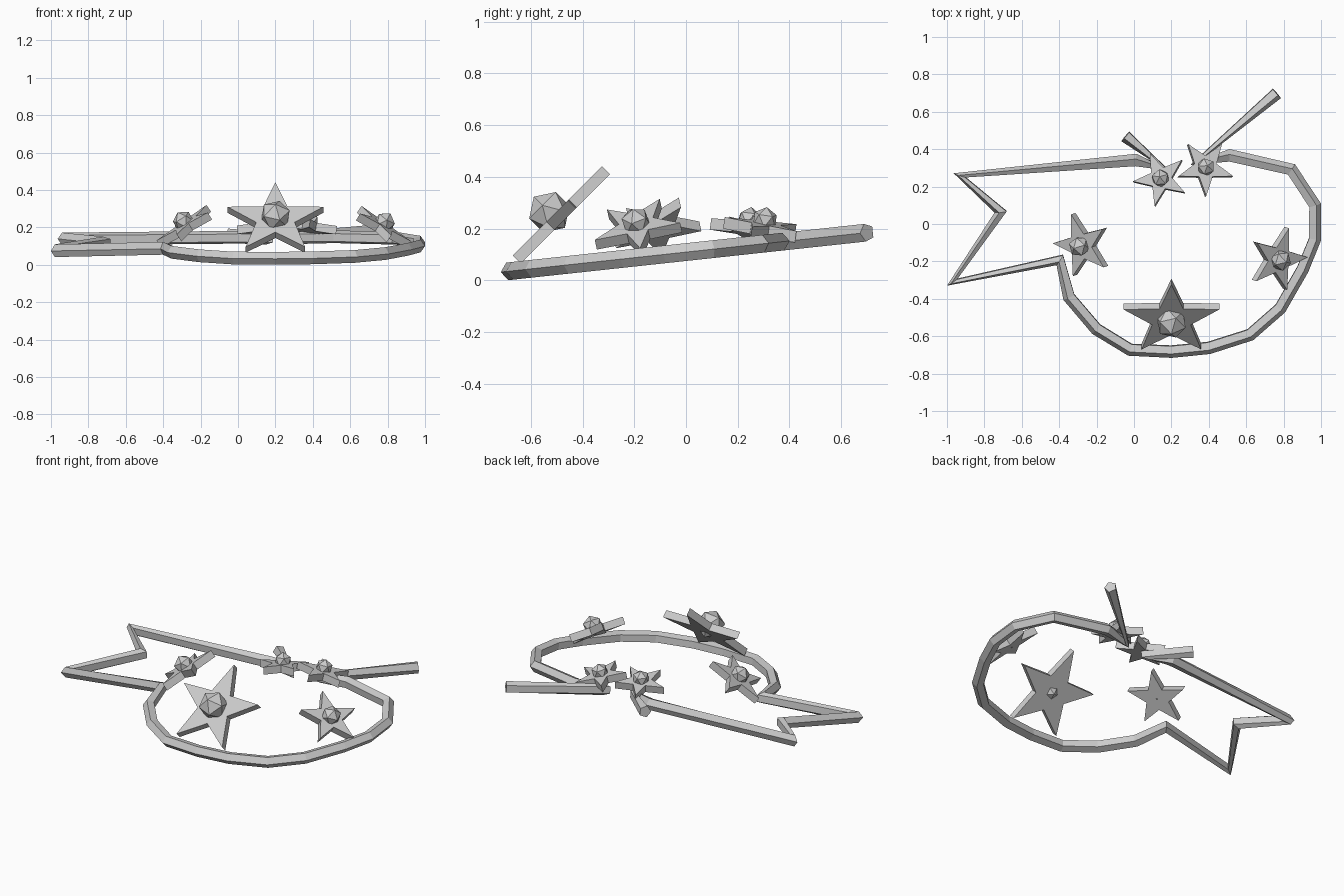
import bpy
import bmesh
import math
from mathutils import Vector, Matrix

default_cube = bpy.data.objects.get("Cube")
if default_cube:
    bpy.data.objects.remove(default_cube, do_unlink=True)

# One plain grey for the whole piece
grey = bpy.data.materials.new("plain grey")
grey.use_nodes = True
grey.diffuse_color = (0.6, 0.6, 0.6, 1)
grey.node_tree.nodes["Principled BSDF"].inputs["Base Color"].default_value = grey.diffuse_color


def finish(name, bm, matrix=None):
    """Turn a bmesh into a flat-shaded object with the shared material."""
    bmesh.ops.recalc_face_normals(bm, faces=bm.faces)
    mesh = bpy.data.meshes.new(name)
    bm.to_mesh(mesh)
    bm.free()
    mesh.materials.append(grey)
    obj = bpy.data.objects.new(name, mesh)
    bpy.context.scene.collection.objects.link(obj)
    if matrix:
        obj.matrix_world = matrix
    return obj


def sweep(name, path, radius, sides, up):
    """Sweep a polygon along a path, one corner pointing to the path's right."""
    bm = bmesh.new()
    rings = []
    for i, point in enumerate(path):
        tangent = Vector()
        if i > 0:
            tangent += (point - path[i - 1]).normalized()
        if i < len(path) - 1:
            tangent += (path[i + 1] - point).normalized()
        right = tangent.cross(up).normalized()
        ring = []
        for k in range(sides):
            angle = math.tau * k / sides
            offset = right * math.cos(angle) + up * math.sin(angle)
            ring.append(bm.verts.new(point + offset * radius))
        rings.append(ring)
    for a, b in zip(rings, rings[1:]):
        for k in range(sides):
            n = (k + 1) % sides
            bm.faces.new((a[k], a[n], b[n], b[k]))
    bm.faces.new(rings[0])
    bm.faces.new(rings[-1])
    return finish(name, bm)


def frame(center, normal, tip):
    """Placement with local z along the normal and local y toward a star tip."""
    z = Vector(normal).normalized()
    y = Vector(tip)
    y = (y - z * y.dot(z)).normalized()
    x = y.cross(z)
    return Matrix.Translation(center) @ Matrix((x, y, z)).transposed().to_4x4()


def star(name, center, normal, tip, radius, gem_radius, gem_lift, thickness=0.045):
    """Extruded five-pointed star with a faceted gem set in the middle."""
    place = frame(Vector(center), normal, tip)
    bm = bmesh.new()
    outline = []
    for k in range(10):
        r = radius if k % 2 == 0 else radius * 0.4
        angle = math.pi * k / 5
        outline.append(bm.verts.new((r * math.sin(angle), r * math.cos(angle), -thickness / 2)))
    face = bm.faces.new(outline)
    result = bmesh.ops.extrude_face_region(bm, geom=[face])
    moved = [v for v in result["geom"] if isinstance(v, bmesh.types.BMVert)]
    bmesh.ops.translate(bm, verts=moved, vec=(0, 0, thickness))
    finish(name, bm, place)

    bm = bmesh.new()
    bmesh.ops.create_icosphere(bm, subdivisions=1, radius=gem_radius)
    finish(name + "_gem", bm, place @ Matrix.Translation((0, 0, gem_lift)))


# Band: short tail, pointed left side, round front, then the long tail
outline = [
    (-.045, .47), (.16, .3), (.01, .34), (-.93, .26), (-.71, .065),
    (-.97, -.31), (-.395, -.19), (-.345, -.39), (-.2, -.56), (-.02, -.67),
    (.2, -.68), (.4, -.66), (.62, -.59), (.78, -.45), (.9, -.24),
    (.965, -.08), (.965, .1), (.84, .29), (.51, .365), (.33, .33), (.762, .7),
]
slope = 0.108
path = [Vector((x, y, 0.036 + slope * (y + 0.68))) for x, y in outline]
sweep("band", path, 0.036, 5, Vector((0, -slope, 1)).normalized())

# Large star leaning back at the front
star("front_star", (.2, -.5, .235), (0, -1, 1), (0, 1, 1), .27, .085, .04)

# Side stars tilted outward
star("left_star", (.766, -.188, .2), (.65, -.22, 1), (1, .1, -.65), .177, .058, .033)
star("right_star", (-.274, -.114, .205), (-.65, -.22, 1), (-1, .1, -.65), .177, .058, .033)

# Small stars lying over the crossed tails
star("back_right_star", (.145, .24, .2), (-.1, .15, 1), (-1, -.09, 0), .15, .05, .035)
star("back_left_star", (.38, .3, .2), (.15, .15, 1), (0, -1, 0), .155, .05, .035)
